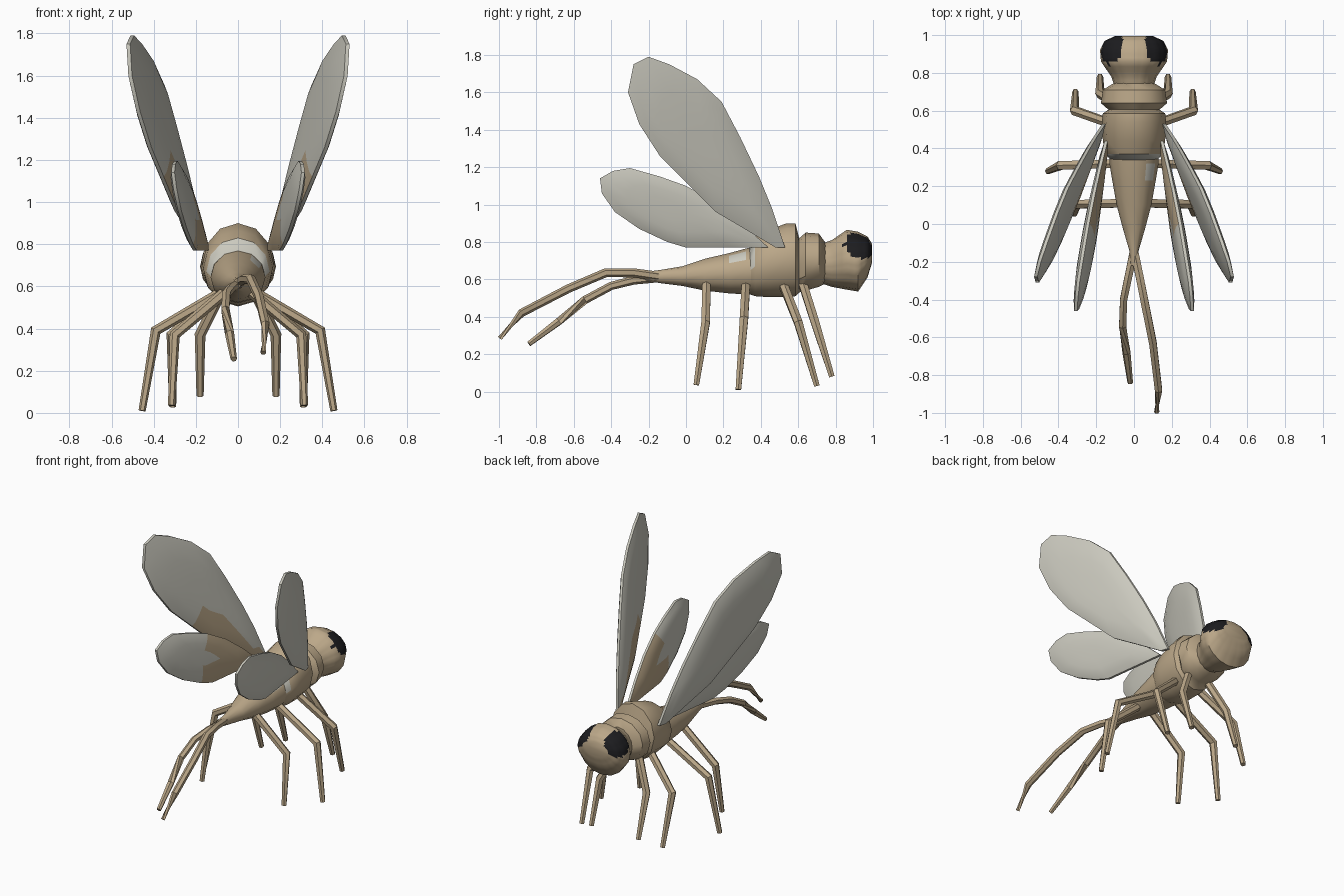
import bpy, bmesh, math
from mathutils import Vector

cube = bpy.data.objects.get("Cube")
if cube:
    bpy.data.objects.remove(cube)


def material(name, rgb):
    m = bpy.data.materials.new(name)
    m.use_nodes = True
    m.diffuse_color = (*rgb, 1)
    m.node_tree.nodes["Principled BSDF"].inputs["Base Color"].default_value = (*rgb, 1)
    return m


TAN = material("tan_skin", (0.50, 0.39, 0.25))
PALE = material("pale_wing", (0.60, 0.59, 0.52))
BLACK = material("black_eye", (0.012, 0.012, 0.014))


def finish(bm, name, mats, angle=40, rule=None):
    """Turn a bmesh into a shaded object; rule(face) gives the material index."""
    bmesh.ops.recalc_face_normals(bm, faces=bm.faces)
    bm.normal_update()
    if rule:
        for f in bm.faces:
            f.material_index = rule(f)
    me = bpy.data.meshes.new(name)
    bm.to_mesh(me)
    bm.free()
    for m in mats:
        me.materials.append(m)
    ob = bpy.data.objects.new(name, me)
    bpy.context.collection.objects.link(ob)
    bpy.ops.object.select_all(action='DESELECT')
    ob.select_set(True)
    bpy.context.view_layer.objects.active = ob
    bpy.ops.object.shade_smooth_by_angle(angle=math.radians(angle))
    return ob


def bridge(bm, rings):
    n = len(rings[0])
    for a, b in zip(rings, rings[1:]):
        for i in range(n):
            j = (i + 1) % n
            bm.faces.new((a[i], a[j], b[j], b[i]))


def loft(sections, sides):
    """Rings along y, each given as (y, bottom z, top z, half width)."""
    bm = bmesh.new()
    rings = []
    for y, low, high, w in sections:
        ring = []
        for i in range(sides):
            a = 2 * math.pi * i / sides + math.pi / 2
            ring.append(bm.verts.new((w * math.cos(a), y, (low + high) / 2 + (high - low) / 2 * math.sin(a))))
        rings.append(ring)
    bridge(bm, rings)
    bm.faces.new(rings[0])
    bm.faces.new(rings[-1])
    return bm


def limb(name, points, radii, sides=6, flat=1.0):
    """Tapered tube through points."""
    bm = bmesh.new()
    pts = [Vector(p) for p in points]
    rings = []
    for k, p in enumerate(pts):
        d = (pts[min(k + 1, len(pts) - 1)] - pts[max(k - 1, 0)]).normalized()
        u = d.cross(Vector((0, 1, 0)) if abs(d.y) < 0.8 else Vector((1, 0, 0))).normalized()
        v = d.cross(u)
        r = radii[k]
        rings.append([bm.verts.new(p + u * r * math.cos(t) + v * r * flat * math.sin(t))
                      for t in (2 * math.pi * i / sides for i in range(sides))])
    bridge(bm, rings)
    bm.faces.new(rings[0])
    bm.faces.new(rings[-1])
    return finish(bm, name, [TAN])


# Head with painted eyes
head = loft([(0.72, 0.58, 0.79, 0.10), (0.78, 0.56, 0.81, 0.12), (0.86, 0.545, 0.865, 0.175),
             (0.92, 0.535, 0.855, 0.18), (0.97, 0.61, 0.83, 0.155), (0.995, 0.69, 0.79, 0.10)], 16)
bmesh.ops.subdivide_edges(head, edges=head.edges[:], cuts=2, use_grid_fill=True)


def eye_rule(f):
    c = f.calc_center_median()
    return int((Vector((abs(c.x), c.y, c.z)) - Vector((0.125, 0.93, 0.785))).length < 0.085)


finish(head, "head", [TAN, BLACK], 50, eye_rule)

# Thorax: collar and two humps, with a pale saddle at the rear
thorax = loft([(0.34, 0.52, 0.77, 0.125), (0.37, 0.51, 0.83, 0.15), (0.44, 0.505, 0.865, 0.165),
               (0.54, 0.505, 0.90, 0.17), (0.585, 0.51, 0.90, 0.165), (0.605, 0.53, 0.82, 0.135),
               (0.64, 0.54, 0.85, 0.175), (0.71, 0.56, 0.845, 0.165), (0.75, 0.58, 0.79, 0.10)], 12)
finish(thorax, "thorax", [TAN, PALE], 35,
       lambda f: int(f.calc_center_median().y < 0.36 and f.calc_center_median().z > 0.68 and len(f.verts) == 4))

# Abdomen tapering to the tail
abdomen = loft([(-0.22, 0.595, 0.64, 0.018), (-0.14, 0.58, 0.65, 0.025), (-0.02, 0.565, 0.67, 0.06),
                (0.10, 0.54, 0.71, 0.092), (0.23, 0.525, 0.74, 0.115), (0.32, 0.52, 0.765, 0.13),
                (0.40, 0.52, 0.78, 0.13)], 12)


def patch_rule(f):
    c = f.calc_center_median()
    return int(c.y > 0.23 and c.y < 0.33 and c.z > 0.66 and 0.04 < c.x < 0.11)


finish(abdomen, "abdomen", [TAN, PALE], 45, patch_rule)


def wing(name, side, outline, root, slope_y, slope_z, thick, tan_reach, tan_low):
    """Lens-shaped blade on a slanted plane; the inner side has a tan root."""
    bm = bmesh.new()
    cy = sum(p[0] for p in outline) / len(outline)
    cz = sum(p[1] for p in outline) / len(outline)

    def ring(scale, off):
        out = []
        for y, z in outline:
            y, z = cy + (y - cy) * scale, cz + (z - cz) * scale
            x = root[0] + slope_y * (root[1] - y) + slope_z * (z - root[2]) + off
            out.append(bm.verts.new((side * x, y, z)))
        return out

    levels = [(0.3, -1), (0.6, -0.9), (0.85, -0.65), (1, -0.25), (1, 0.25), (0.85, 0.65), (0.6, 0.9), (0.3, 1)]
    rings = [ring(s, o * thick) for s, o in levels]
    bridge(bm, rings)
    bm.faces.new(rings[0])
    bm.faces.new(rings[-1])

    def rule(f):
        c = f.calc_center_median()
        reach = math.hypot(c.y - root[1], c.z - root[2])
        low = (c.z - root[2]) < tan_low * (root[1] - c.y)
        return int(f.normal.x * side < -0.3 and reach < tan_reach and low)

    finish(bm, name, [PALE, TAN], 50, rule)


FORE = [(0.53, 0.77), (0.46, 0.98), (0.39, 1.15), (0.29, 1.36), (0.19, 1.55), (0.06, 1.67), (-0.09, 1.75),
        (-0.20, 1.79), (-0.28, 1.75), (-0.31, 1.60), (-0.25, 1.43), (-0.14, 1.26), (0.0, 1.12),
        (0.16, 0.96), (0.33, 0.86), (0.48, 0.77)]
HIND = [(0.44, 0.77), (0.30, 0.90), (0.16, 1.01), (0.0, 1.10), (-0.14, 1.15), (-0.30, 1.195), (-0.39, 1.18),
        (-0.46, 1.14), (-0.45, 1.06), (-0.38, 0.96), (-0.25, 0.87), (-0.10, 0.80), (0.0, 0.77), (0.25, 0.77)]

# Legs as root, knee, foot on the left side
LEGS = {"front_leg": [(0.07, 0.62, 0.59), (0.18, 0.69, 0.37), (0.18, 0.78, 0.08)],
        "second_leg": [(0.09, 0.52, 0.57), (0.315, 0.60, 0.37), (0.31, 0.70, 0.03)],
        "third_leg": [(0.08, 0.32, 0.57), (0.39, 0.31, 0.39), (0.455, 0.28, 0.01)],
        "rear_leg": [(0.04, 0.11, 0.59), (0.30, 0.105, 0.37), (0.315, 0.055, 0.035)]}

for side, tag in ((1, "left"), (-1, "right")):
    wing("fore_wing_" + tag, side, FORE, (0.17, 0.50, 0.78), 0.30, 0.12, 0.035, 0.62, 1.25)
    wing("hind_wing_" + tag, side, HIND, (0.15, 0.42, 0.77), 0.13, 0.12, 0.032, 0.55, 9)
    for name, pts in LEGS.items():
        limb(name + "_" + tag, [(side * x, y, z) for x, y, z in pts], [0.026, 0.026, 0.017])

# Two trailing tail filaments, drooping at different lengths
limb("tail_filament_left", [(0, -0.14, 0.615), (0.03, -0.28, 0.635), (0.06, -0.43, 0.635), (0.10, -0.63, 0.55),
                            (0.13, -0.88, 0.42), (0.12, -0.995, 0.285)],
     [0.025, 0.024, 0.024, 0.023, 0.022, 0.014])
limb("tail_filament_right", [(0, -0.14, 0.61), (-0.03, -0.28, 0.595), (-0.055, -0.40, 0.565), (-0.06, -0.54, 0.49),
                             (-0.04, -0.68, 0.375), (-0.02, -0.84, 0.255)],
     [0.025, 0.023, 0.022, 0.022, 0.022, 0.015])
